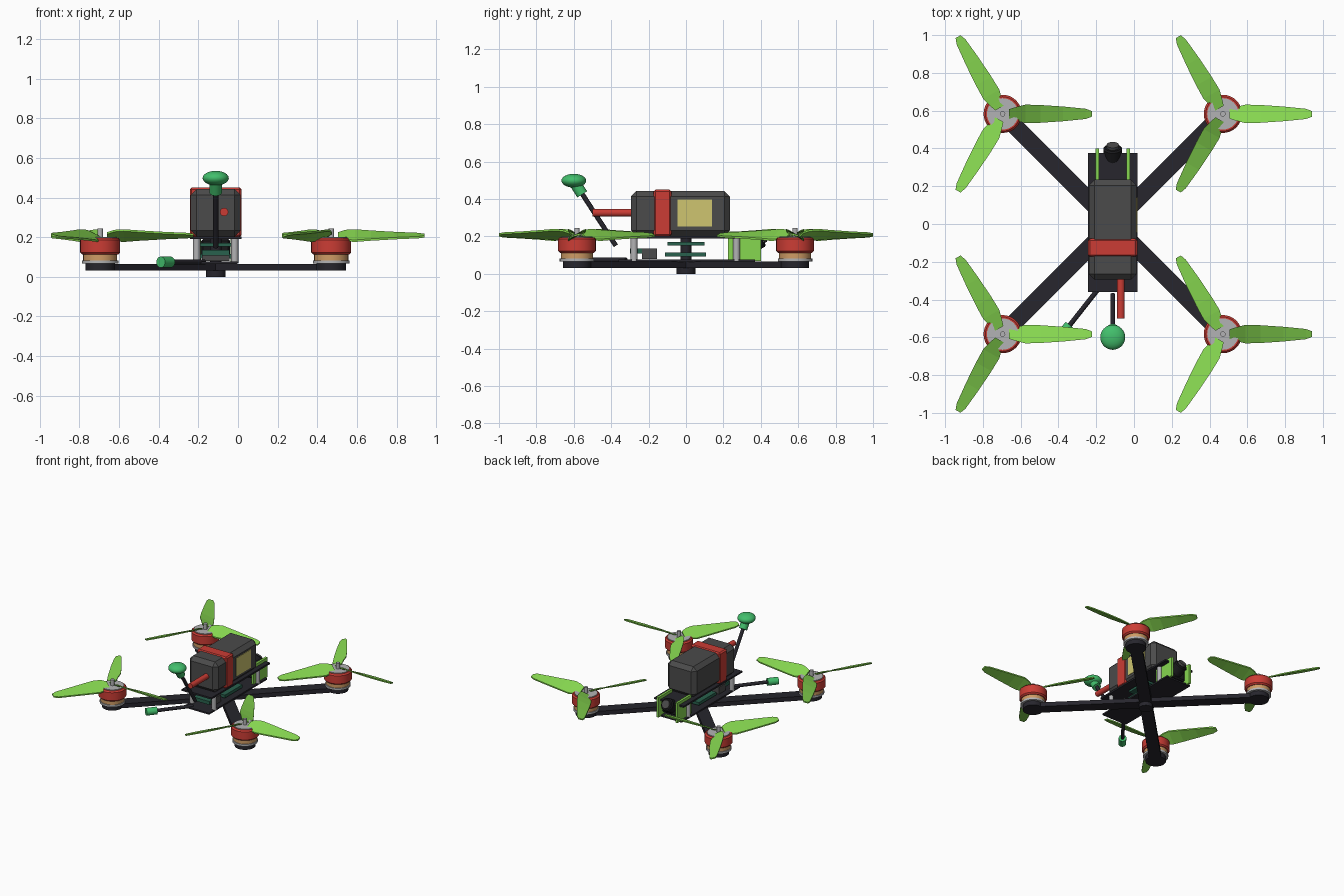
import bpy, bmesh
from math import radians, pi
from mathutils import Vector, Matrix

cube = bpy.data.objects.get("Cube")
if cube:
    bpy.data.objects.remove(cube, do_unlink=True)

CX = -0.1125      # body centre line
ARM = 0.583       # motor offset from the centre


def material(name, r, g, b):
    m = bpy.data.materials.new(name)
    m.use_nodes = True
    m.diffuse_color = (r, g, b, 1)
    m.node_tree.nodes["Principled BSDF"].inputs["Base Color"].default_value = (r, g, b, 1)
    return m


FRAME = material("carbon black", 0.02, 0.019, 0.026)
RED = material("red", 0.6, 0.046, 0.035)
LIME = material("lime green", 0.24, 0.68, 0.08)
GREEN = material("emerald green", 0.055, 0.52, 0.15)
BOARD = material("board green", 0.022, 0.12, 0.075)
COPPER = material("copper", 0.62, 0.33, 0.13)
SILVER = material("silver", 0.45, 0.45, 0.46)
PACK = material("charcoal", 0.07, 0.07, 0.07)
YELLOW = material("label yellow", 0.62, 0.56, 0.16)
LENS = material("lens black", 0.01, 0.01, 0.012)


def finish(bm, name, mat, smooth=False):
    bmesh.ops.recalc_face_normals(bm, faces=bm.faces)
    mesh = bpy.data.meshes.new(name)
    bm.to_mesh(mesh)
    bm.free()
    mesh.materials.append(mat)
    ob = bpy.data.objects.new(name, mesh)
    bpy.context.collection.objects.link(ob)
    if smooth:
        bpy.ops.object.select_all(action='DESELECT')
        ob.select_set(True)
        bpy.context.view_layer.objects.active = ob
        bpy.ops.object.shade_smooth_by_angle(angle=radians(35))
    return ob


def box(name, mat, x, y, z, bevel=0):
    """Box from (min, max) pairs, with optional chamfer."""
    bm = bmesh.new()
    bmesh.ops.create_cube(bm, size=1)
    for v in bm.verts:
        v.co = Vector([(r[0] + r[1]) / 2 + c * (r[1] - r[0]) for c, r in zip(v.co, (x, y, z))])
    if bevel:
        bmesh.ops.bevel(bm, geom=bm.edges[:], offset=bevel, segments=1, affect='EDGES')
    return finish(bm, name, mat)


def rod(name, mat, a, b, r, bevel=0, sides=24):
    """Cylinder between two points."""
    a, b = Vector(a), Vector(b)
    bm = bmesh.new()
    bmesh.ops.create_cone(bm, cap_ends=True, segments=sides, radius1=r, radius2=r, depth=(b - a).length)
    if bevel:
        rims = [e for e in bm.edges if abs(e.verts[0].co.z - e.verts[1].co.z) < 1e-5]
        bmesh.ops.bevel(bm, geom=rims, offset=bevel, segments=1, affect='EDGES')
    turn = (b - a).to_track_quat('Z', 'Y').to_matrix().to_4x4()
    bm.transform(Matrix.Translation((a + b) / 2) @ turn)
    return finish(bm, name, mat, True)


def propeller(name, x, y, spin):
    """Three twisted tapering blades; spin is the pitch direction."""
    # distance from hub, half width, half rise
    sections = [(0.035, 0.025, 0.012), (0.07, 0.036, 0.024), (0.12, 0.049, 0.027), (0.2, 0.047, 0.021),
                (0.32, 0.039, 0.014), (0.44, 0.027, 0.009), (0.472, 0.015, 0.004)]
    bm = bmesh.new()
    for k in range(3):
        turn = Matrix.Rotation(k * 2 * pi / 3, 3, 'Z')
        rings = []
        for d, w, h in sections:
            corners = [(-1, -1), (1, -1), (1, 1), (-1, 1)]
            rings.append([bm.verts.new(turn @ Vector((d, s * w, -s * spin * h + t * 0.005)))
                          for s, t in corners])
        for p, q in zip(rings, rings[1:]):
            for i in range(4):
                j = (i + 1) % 4
                bm.faces.new((p[i], p[j], q[j], q[i]))
        bm.faces.new(rings[0])
        bm.faces.new(rings[-1])
    bm.transform(Matrix.Translation((x, y, 0.208)))
    finish(bm, name, LIME)


# Crossed arms
for name, angle in (("arm_a", 45), ("arm_b", -45)):
    arm = box(name, FRAME, (-0.82, 0.82), (-0.045, 0.045), (0.031, 0.065))
    arm.rotation_euler.z = radians(angle)
    arm.location.x = CX

# Motors and propellers
for sx in (-1, 1):
    for sy in (-1, 1):
        x, y = CX + sx * ARM, sy * ARM
        tag = ("left" if sx > 0 else "right") + ("_rear" if sy > 0 else "_front")
        for part, mat, z0, z1, r, bev in (
                ("arm_end", FRAME, 0.031, 0.066, 0.075, 0),
                ("motor_base", SILVER, 0.066, 0.082, 0.092, 0),
                ("motor_coil", COPPER, 0.082, 0.112, 0.086, 0),
                ("motor_bell", RED, 0.112, 0.195, 0.101, 0.01),
                ("motor_cap", SILVER, 0.19, 0.2, 0.083, 0),
                ("motor_shaft", SILVER, 0.2, 0.245, 0.014, 0)):
            rod(f"{part}_{tag}", mat, (x, y, z0), (x, y, z1), r, bev, 32)
        propeller(f"propeller_{tag}", x, y, sx * sy)

# Frame plates and centre block
box("bottom_plate", FRAME, (CX - 0.11, CX + 0.11), (-0.36, 0.37), (0.064, 0.076))
box("top_plate", FRAME, (CX - 0.13, CX + 0.13), (-0.36, 0.375), (0.19, 0.203))
rod("centre_block", FRAME, (CX, 0, 0), (CX, 0, 0.034), 0.05)
rod("stack_post", FRAME, (CX, 0, 0.034), (CX, 0, 0.19), 0.03)

# Standoffs and camera side plates
for s in (-1, 1):
    side = "left" if s > 0 else "right"
    for end, y in (("front", -0.278), ("rear", 0.27)):
        x = CX + s * 0.096
        rod(f"standoff_{side}_{end}", SILVER, (x, y, 0.07), (x, y, 0.195), 0.018, sides=16)
    x = CX + s * 0.083
    box(f"camera_plate_{side}", LIME, (x - 0.009, x + 0.009), (0.225, 0.4), (0.068, 0.226))

# Circuit boards and transmitter
box("lower_board", BOARD, (CX - 0.076, CX + 0.076), (-0.112, 0.108), (0.092, 0.115))
box("upper_board", BOARD, (CX - 0.076, CX + 0.076), (-0.1, 0.1), (0.152, 0.17))
box("transmitter", PACK, (CX - 0.07, CX + 0.07), (-0.235, -0.155), (0.08, 0.135))
box("transmitter_board", BOARD, (CX - 0.07, CX + 0.07), (-0.3, -0.235), (0.108, 0.135))

# Camera, tilted upward
box("camera_body", LENS, (CX - 0.073, CX + 0.073), (0.26, 0.36), (0.095, 0.19), 0.01)
rod("camera_barrel", LENS, (CX, 0.32, 0.145), (CX, 0.405, 0.193), 0.05, 0.008)
rod("camera_lens", PACK, (CX, 0.405, 0.193), (CX, 0.419, 0.201), 0.032)

# Battery pack with strap, label and lead
box("battery", PACK, (CX - 0.126, CX + 0.126), (-0.295, 0.235), (0.203, 0.443), 0.03)
box("battery_strap", RED, (CX - 0.131, CX + 0.131), (-0.173, -0.078), (0.2, 0.45), 0.01)
box("battery_label", YELLOW, (CX + 0.122, CX + 0.13), (-0.045, 0.14), (0.253, 0.398))
rod("battery_lead", RED, (-0.07, -0.28, 0.327), (-0.07, -0.5, 0.327), 0.021)

# Tall antenna with rounded cap
rod("tall_antenna", FRAME, (CX, -0.375, 0.15), (CX, -0.56, 0.435), 0.013, sides=12)
rod("tall_antenna_collar", GREEN, (CX, -0.555, 0.425), (CX, -0.59, 0.48), 0.031)
bm = bmesh.new()
bmesh.ops.create_uvsphere(bm, u_segments=32, v_segments=16, radius=1)
bm.transform(Matrix.Translation((CX, -0.6, 0.498)) @ Matrix.Diagonal((0.066, 0.066, 0.037, 1)))
finish(bm, "tall_antenna_cap", GREEN, True)

# Low side antenna
rod("side_antenna", FRAME, (-0.17, -0.32, 0.074), (-0.35, -0.548, 0.074), 0.013, sides=12)
rod("side_antenna_cap", GREEN, (-0.34, -0.535, 0.074), (-0.39, -0.598, 0.074), 0.028)
